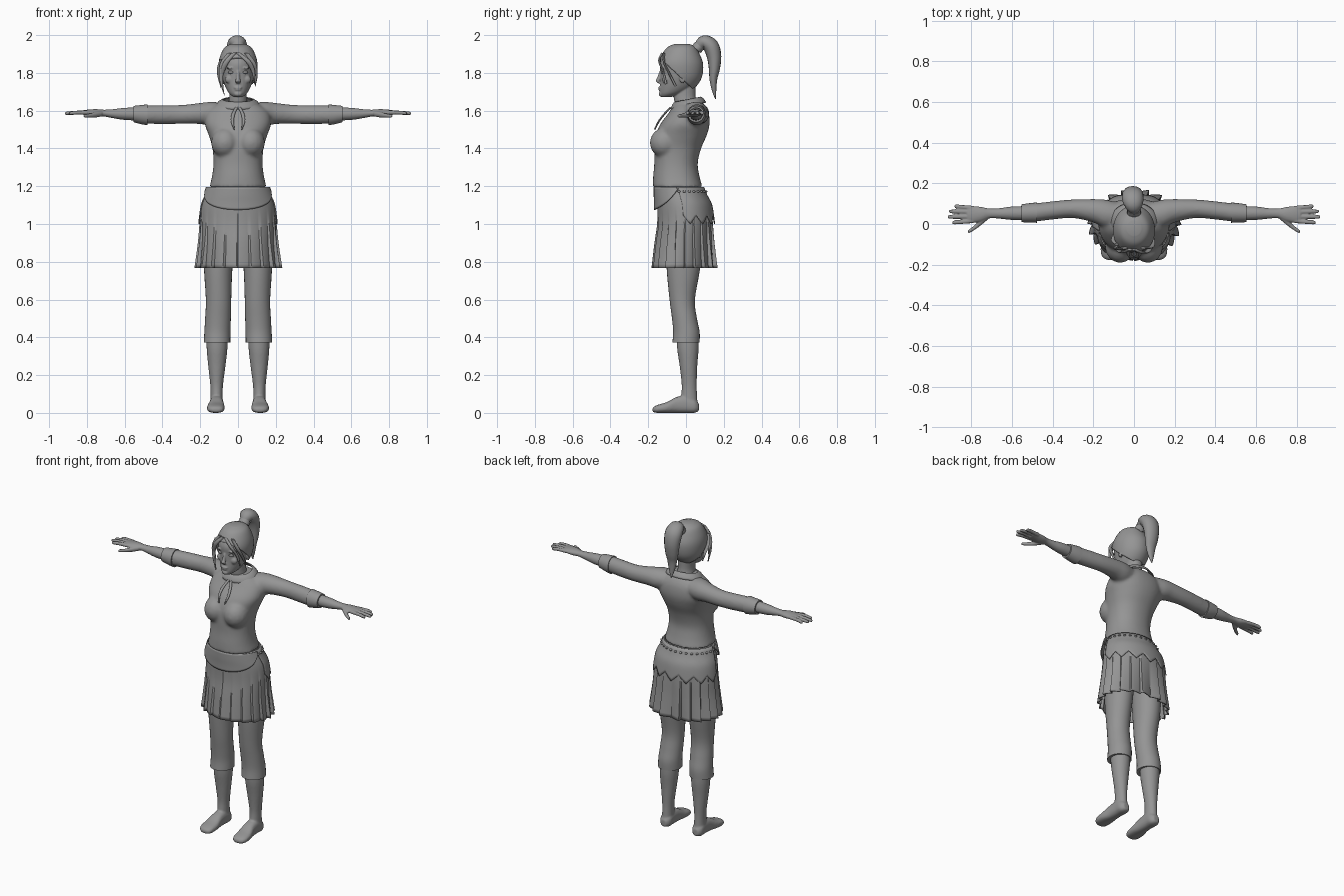
import bpy, bmesh, math
from mathutils import Vector, Matrix

grey = bpy.data.materials.new("plain_grey")
grey.diffuse_color = (0.3, 0.3, 0.3, 1)


def spline(pts, sub):
    """Catmull-Rom interpolation of equal-length tuples."""
    out = []
    for i in range(len(pts) - 1):
        p0, p1, p2 = pts[max(i - 1, 0)], pts[i], pts[i + 1]
        p3 = pts[min(i + 2, len(pts) - 1)]
        for k in range(sub):
            t = k / sub
            out.append([0.5 * (2 * b + (c - a) * t + (2 * a - 5 * b + 4 * c - d) * t * t
                               + (3 * b - a - 3 * c + d) * t ** 3)
                        for a, b, c, d in zip(p0, p1, p2, p3)])
    return out + [list(pts[-1])]


def loft(bm, rings, axis="Z", n=24, sub=4, p=2.0, cap=True):
    """Skin superelliptic rings (x, y, z, half width, half depth)."""
    rings, loops = spline(rings, sub), []
    for i, r in enumerate(rings):
        c = Vector(r[:3])
        u, v = {"Z": ((1, 0, 0), (0, 1, 0)), "X": ((0, 1, 0), (0, 0, 1)),
                "Y": ((1, 0, 0), (0, 0, 1)), "T": ((1, 0, 0), (0, 0, 0))}[axis]
        u, v = Vector(u), Vector(v)
        if axis == "T":
            t = Vector(rings[min(i + 1, len(rings) - 1)][:3]) - Vector(rings[max(i - 1, 0)][:3])
            v = t.cross(u).normalized()
        loop = []
        for k in range(n):
            a = 2 * math.pi * k / n
            ca, sa = math.cos(a), math.sin(a)
            du = math.copysign(abs(ca) ** (2 / p), ca) * max(r[3], .001)
            dv = math.copysign(abs(sa) ** (2 / p), sa) * max(r[4], .001)
            loop.append(bm.verts.new(c + u * du + v * dv))
        loops.append(loop)
    for a, b in zip(loops, loops[1:]):
        for k in range(n):
            bm.faces.new((a[k], a[(k + 1) % n], b[(k + 1) % n], b[k]))
    if cap:
        bm.faces.new(loops[0])
        bm.faces.new(loops[-1])


def column(rows):
    """Rows (z, half width, front y, back y) to centred rings."""
    return [(0, (f + b) / 2, z, w, (b - f) / 2) for z, w, f, b in rows]


def ball(bm, c, r):
    m = Matrix.Translation(c) @ Matrix.Diagonal((*r, 1))
    bmesh.ops.create_uvsphere(bm, u_segments=16, v_segments=10, radius=1, matrix=m)


def finish(bm, name, mirror=False, voxel=0, smooth=4, thick=0, angle=50):
    bmesh.ops.recalc_face_normals(bm, faces=bm.faces)
    me = bpy.data.meshes.new(name)
    bm.to_mesh(me)
    bm.free()
    me.materials.append(grey)
    me.shade_smooth()
    me.set_sharp_from_angle(angle=math.radians(angle))
    ob = bpy.data.objects.new(name, me)
    bpy.context.collection.objects.link(ob)
    if voxel:
        m = ob.modifiers.new("blend", "REMESH")
        m.mode, m.voxel_size, m.use_smooth_shade = "VOXEL", voxel, True
        m = ob.modifiers.new("soften", "SMOOTH")
        m.factor, m.iterations = 0.5, smooth
    if thick:
        m = ob.modifiers.new("thickness", "SOLIDIFY")
        m.thickness, m.offset = thick, 0
    if mirror:
        ob.modifiers.new("mirror", "MIRROR")
    return ob


# Blouse: torso, bust and both sleeves blended together
bm = bmesh.new()
loft(bm, column([(1.195, .152, -.176, .088), (1.25, .138, -.174, .072), (1.32, .13, -.168, .062),
                 (1.4, .135, -.168, .08), (1.47, .155, -.16, .11), (1.53, .175, -.135, .125),
                 (1.59, .165, -.09, .12), (1.63, .12, -.065, .1), (1.65, .075, -.05, .075)]), p=2.2, n=40)
for s in (1, -1):
    ball(bm, (s * .068, -.112, 1.43), (.075, .08, .08))
    loft(bm, [(s * x, y, z, a, b) for x, y, z, a, b in
              [(.06, .04, 1.585, .06, .055), (.14, .05, 1.583, .07, .064), (.2, .065, 1.585, .058, .056),
               (.3, .075, 1.58, .046, .05), (.4, .067, 1.579, .045, .05), (.5, .055, 1.58, .045, .048),
               (.54, .054, 1.582, .042, .043)]], "X")
finish(bm, "blouse", voxel=.009, smooth=6)

# Turned-back sleeve cuffs
bm = bmesh.new()
loft(bm, [(.478, .056, 1.578, .05, .055), (.51, .055, 1.579, .048, .051),
          (.553, .053, 1.582, .044, .043)], "X", sub=2)
finish(bm, "sleeve_cuff", mirror=True)

# Forearms with palm, fingers and thumb
bm = bmesh.new()
loft(bm, [(.5, .053, 1.582, .036, .036), (.6, .053, 1.583, .033, .032), (.66, .052, 1.584, .026, .024),
          (.71, .052, 1.587, .024, .018), (.75, .048, 1.588, .036, .02), (.79, .047, 1.59, .041, .016),
          (.82, .047, 1.59, .038, .012)], "X")
for y, tip, dy in ((.015, .895, -.008), (.037, .917, -.002), (.059, .91, .003), (.079, .885, .008)):
    loft(bm, [(.79, y, 1.59, .0105, .011), (.85, y + dy * .6, 1.59, .0105, .0105),
              (tip - .008, y + dy, 1.586, .009, .009), (tip, y + dy, 1.585, .004, .004)], "X", n=12)
loft(bm, [(.72, .035, 1.584, .014, .014), (.755, .008, 1.578, .016, .015), (.785, -.018, 1.574, .012, .011),
          (.812, -.036, 1.572, .009, .009), (.818, -.04, 1.572, .004, .004)], "X", n=12)
finish(bm, "forearm_and_hand", mirror=True, voxel=.0045, smooth=2)

# Pleated skirt
skirt = [(1.2, .148, -.15, .085), (1.15, .168, -.15, .105), (1.1, .188, -.148, .13),
         (1.0, .202, -.15, .145), (.9, .212, -.164, .156), (.765, .232, -.18, .174)]
fine = spline(skirt, 5)


def skirt_point(angle, z, grow=0.0):
    """Point on the skirt, angle 0 at the front."""
    i = next((k for k in range(len(fine) - 2) if fine[k + 1][0] <= z), len(fine) - 2)
    a, b = fine[i], fine[i + 1]
    t = (a[0] - z) / (a[0] - b[0])
    w, f, k = [a[j] + (b[j] - a[j]) * t for j in (1, 2, 3)]
    return Vector(((w + grow) * math.sin(angle),
                   (f + k) / 2 - ((k - f) / 2 + grow) * math.cos(angle), z))


def panel(name, a0, a1, low, grow, cols, rows=10, top=1.195, thick=.006, pleat=None):
    bm = bmesh.new()
    grid = []
    for i in range(cols + 1):
        u = i / cols
        z0 = low(u)
        line = []
        for j in range(rows + 1):
            z = top + (z0 - top) * j / rows
            g = grow + (pleat(u, z) if pleat else 0)
            line.append(bm.verts.new(skirt_point(a0 + (a1 - a0) * u, z, g)))
        grid.append(line)
    for a, b in zip(grid, grid[1:]):
        for j in range(rows):
            bm.faces.new((a[j], b[j], b[j + 1], a[j + 1]))
    bmesh.ops.remove_doubles(bm, verts=bm.verts, dist=.0005)
    finish(bm, name, thick=thick, angle=35)


def pleats(u, z):
    """Sawtooth folds, deepening to the hem and softer at the front."""
    drop = max(0, (1.08 - z) / .315)
    side = .35 + .65 * min(1, abs(math.sin(math.pi * u)) * 1.6)
    return -.028 * drop * side * ((u * 20) % 1 if u < .5 else 1 - (u * 20) % 1)


panel("pleated_skirt", 0, 2 * math.pi, lambda u: .767, 0, 160, 20, pleat=pleats)
panel("front_apron", -1.45, 1.45, lambda u: 1.075 + .105 * abs(2 * u - 1) ** 2.2, .018, 32)
panel("back_overskirt", 1.5, 2 * math.pi - 1.5,
      lambda u: 1.0 + .045 * abs((u * 7) % 1 - .5) * 2, .006, 56)

# Studded belt round the back
bm = bmesh.new()
for i in range(17):
    ball(bm, skirt_point(1.5 + i * .205, 1.172, .01), (.008, .008, .006))
finish(bm, "belt_studs")

# Breeches, ending in an open cuff below the knee
bm = bmesh.new()
loft(bm, [(.095, 0, 1.05, .085, .1), (.1, -.008, .9, .082, .095), (.105, -.014, .76, .075, .088),
          (.103, -.02, .6, .067, .067), (.106, -.008, .5, .068, .066), (.109, .002, .43, .069, .07),
          (.111, .0, .372, .07, .072)], n=28)
finish(bm, "breeches", mirror=True)

# Lower legs and feet blended together
bm = bmesh.new()
loft(bm, [(.11, .008, .42, .056, .058), (.111, .01, .34, .055, .057), (.112, .013, .25, .046, .047),
          (.113, .017, .15, .034, .04), (.113, .017, .09, .032, .042), (.113, .02, .035, .034, .042)])
loft(bm, [(.113, .068, .03, .018, .02), (.113, .045, .037, .035, .037), (.113, .0, .046, .036, .046),
          (.114, -.05, .042, .038, .042), (.117, -.1, .029, .046, .029), (.118, -.145, .022, .045, .022),
          (.116, -.168, .018, .034, .016), (.115, -.177, .016, .015, .008)], "Y", p=2.5)
finish(bm, "lower_leg_and_foot", mirror=True, voxel=.006, smooth=3)

# Head, neck and facial features blended together
head = column([(1.672, .022, -.132, -.08), (1.69, .046, -.139, -.02), (1.72, .064, -.139, .03),
               (1.76, .078, -.136, .062), (1.8, .086, -.135, .075), (1.85, .088, -.137, .076),
               (1.895, .077, -.115, .06), (1.925, .055, -.085, .038), (1.942, .022, -.045, .005)])
bm = bmesh.new()
loft(bm, head, n=32)
loft(bm, column([(1.6, .065, -.05, .075), (1.64, .052, -.06, .058), (1.68, .046, -.064, .05),
                 (1.74, .046, -.05, .05)]))
loft(bm, [(0, -.132, 1.81, .008, .008), (0, -.143, 1.775, .01, .01), (0, -.15, 1.757, .015, .011),
          (0, -.138, 1.744, .012, .006)], n=12)
ball(bm, (0, -.136, 1.722), (.022, .011, .006))
ball(bm, (0, -.135, 1.711), (.019, .011, .006))
ball(bm, (0, -.13, 1.688), (.022, .015, .014))
for s in (1, -1):
    ball(bm, (s * .035, -.123, 1.826), (.026, .012, .007))
    ball(bm, (s * .045, -.108, 1.765), (.025, .018, .022))
    ball(bm, (s * .086, -.018, 1.775), (.009, .018, .03))
finish(bm, "head_and_neck", voxel=.0042, smooth=3)

# Eyes
bm = bmesh.new()
ball(bm, (.036, -.121, 1.803), (.017, .012, .008))
finish(bm, "eye", mirror=True)

# Swept-back hair, cut along a sloping hairline
bm = bmesh.new()
loft(bm, [(x, y, z + (.009 if z > 1.9 else 0), a + .012, b + .011) for x, y, z, a, b in head], n=40, sub=5)
bmesh.ops.bisect_plane(bm, geom=bm.verts[:] + bm.edges[:] + bm.faces[:], plane_co=(0, -.13, 1.872),
                       plane_no=(0, .95, 1), clear_inner=True)
finish(bm, "hair_cap", thick=.006)

# Ponytail with its tie
bm = bmesh.new()
loft(bm, [(0, .045, 1.915, .022, .022), (0, .066, 1.938, .026, .026), (-.004, .095, 1.962, .046, .037),
          (-.006, .132, 1.94, .054, .042), (-.006, .149, 1.885, .05, .038), (-.005, .15, 1.82, .042, .029),
          (-.004, .145, 1.77, .032, .021), (-.004, .148, 1.715, .02, .013), (-.004, .156, 1.662, .002, .002)],
     "T", n=16)
finish(bm, "ponytail")
bm = bmesh.new()
loft(bm, [(0, .055, 1.925, .034, .03), (0, .072, 1.944, .034, .03)], "T", n=16, sub=1)
finish(bm, "hair_tie")

# Loose hair strands framing the face
bm = bmesh.new()
for pts in ([(-.045, -.118, 1.905), (-.08, -.122, 1.85), (-.09, -.118, 1.77), (-.072, -.12, 1.68)],
            [(-.02, -.125, 1.905), (-.06, -.138, 1.86), (-.084, -.12, 1.8), (-.088, -.1, 1.74)],
            [(.0, -.125, 1.905), (.05, -.142, 1.865), (.08, -.122, 1.81), (.088, -.105, 1.74)],
            [(.045, -.118, 1.905), (.08, -.115, 1.85), (.094, -.085, 1.79), (.092, -.055, 1.73)],
            [(-.085, -.1, 1.87), (-.097, -.08, 1.82), (-.096, -.055, 1.77), (-.09, -.04, 1.72)]):
    loft(bm, [(*q, w, .006) for q, w in zip(pts, (.012, .015, .01, .001))], "T", n=10)
finish(bm, "hair_strands")

# Collar, lower at the front
bm = bmesh.new()
loft(bm, [(0, .012, 1.622, .118, .092), (0, .01, 1.645, .1, .08), (0, .01, 1.656, .08, .068)],
     n=40, sub=2, cap=False)
for v in bm.verts:
    v.co.z += .2 * v.co.y
finish(bm, "collar", thick=.006)

# Laced neck opening
bm = bmesh.new()
loft(bm, [(.008, -.082, 1.617, .008, .005), (.024, -.112, 1.585, .009, .005), (.03, -.143, 1.545, .008, .005),
          (.02, -.166, 1.5, .003, .004)], "T", n=8)
finish(bm, "neck_lace", mirror=True)
